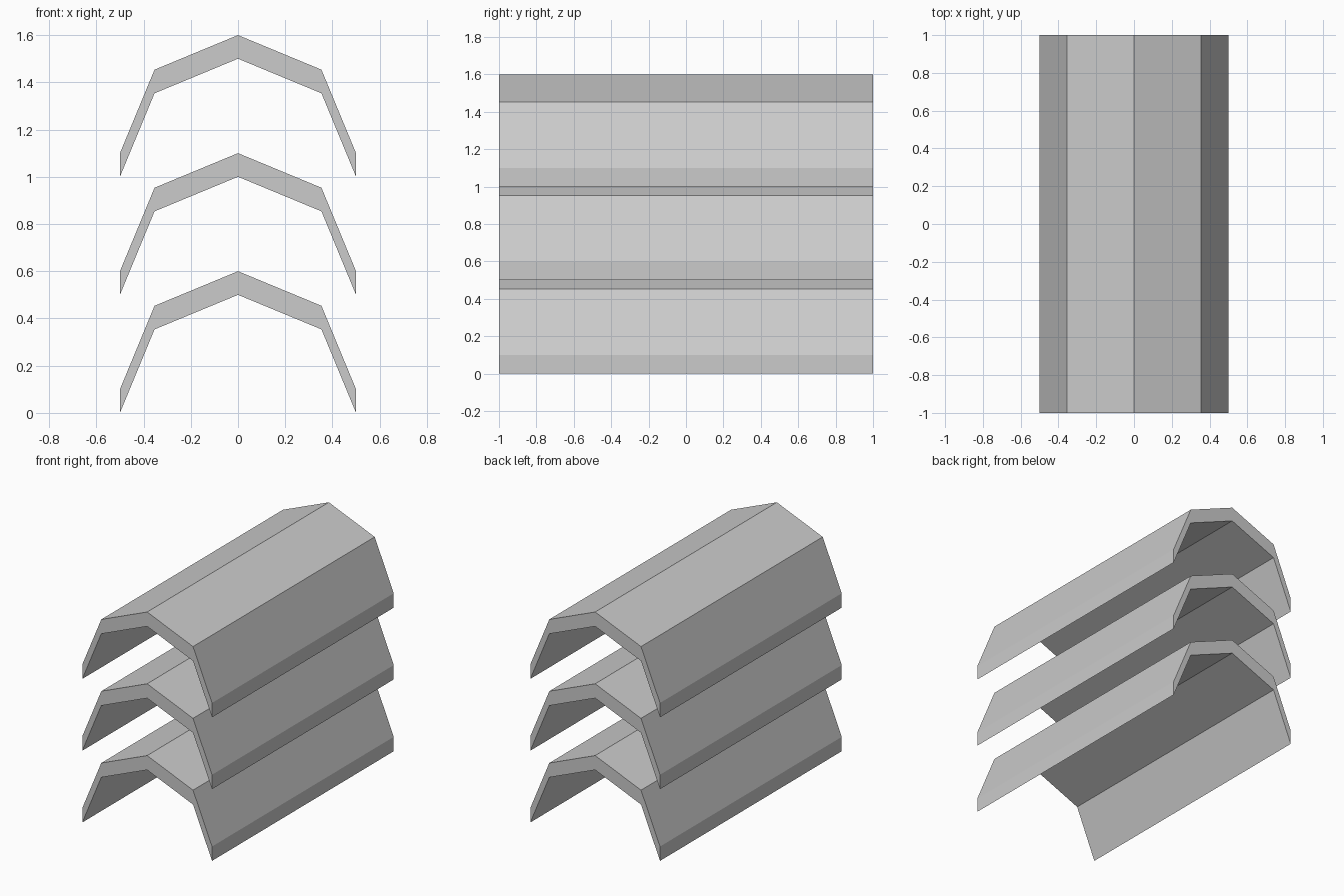
import bpy
import bmesh
import math

if "Cube" in bpy.data.objects:
    bpy.data.objects.remove(bpy.data.objects["Cube"])

grey = bpy.data.materials.new("light_grey")
grey.diffuse_color = (0.6, 0.6, 0.6, 1)
grey.use_nodes = True
grey.node_tree.nodes["Principled BSDF"].inputs["Base Color"].default_value = grey.diffuse_color

RADIUS, THICKNESS, LENGTH = 0.5, 0.1, 2.0


def arched_shell(name, base):
    """Half-octagon arch, lowered copy as its underside, extruded along y."""
    arc = [(RADIUS * math.cos(i * math.pi / 4), RADIUS * math.sin(i * math.pi / 4))
           for i in range(5)]
    profile = [(x, z + THICKNESS) for x, z in arc] + arc[::-1]
    bm = bmesh.new()
    end = bm.faces.new([bm.verts.new((x, -LENGTH / 2, z + base)) for x, z in profile])
    grown = bmesh.ops.extrude_face_region(bm, geom=[end], use_keep_orig=True)
    verts = [v for v in grown["geom"] if isinstance(v, bmesh.types.BMVert)]
    bmesh.ops.translate(bm, verts=verts, vec=(0, LENGTH, 0))
    bmesh.ops.recalc_face_normals(bm, faces=bm.faces)
    mesh = bpy.data.meshes.new(name)
    bm.to_mesh(mesh)
    bm.free()
    mesh.materials.append(grey)
    bpy.context.collection.objects.link(bpy.data.objects.new(name, mesh))


# three stacked roof shells
for name, base in (("lower_roof", 0), ("middle_roof", 0.5), ("upper_roof", 1.0)):
    arched_shell(name, base)
